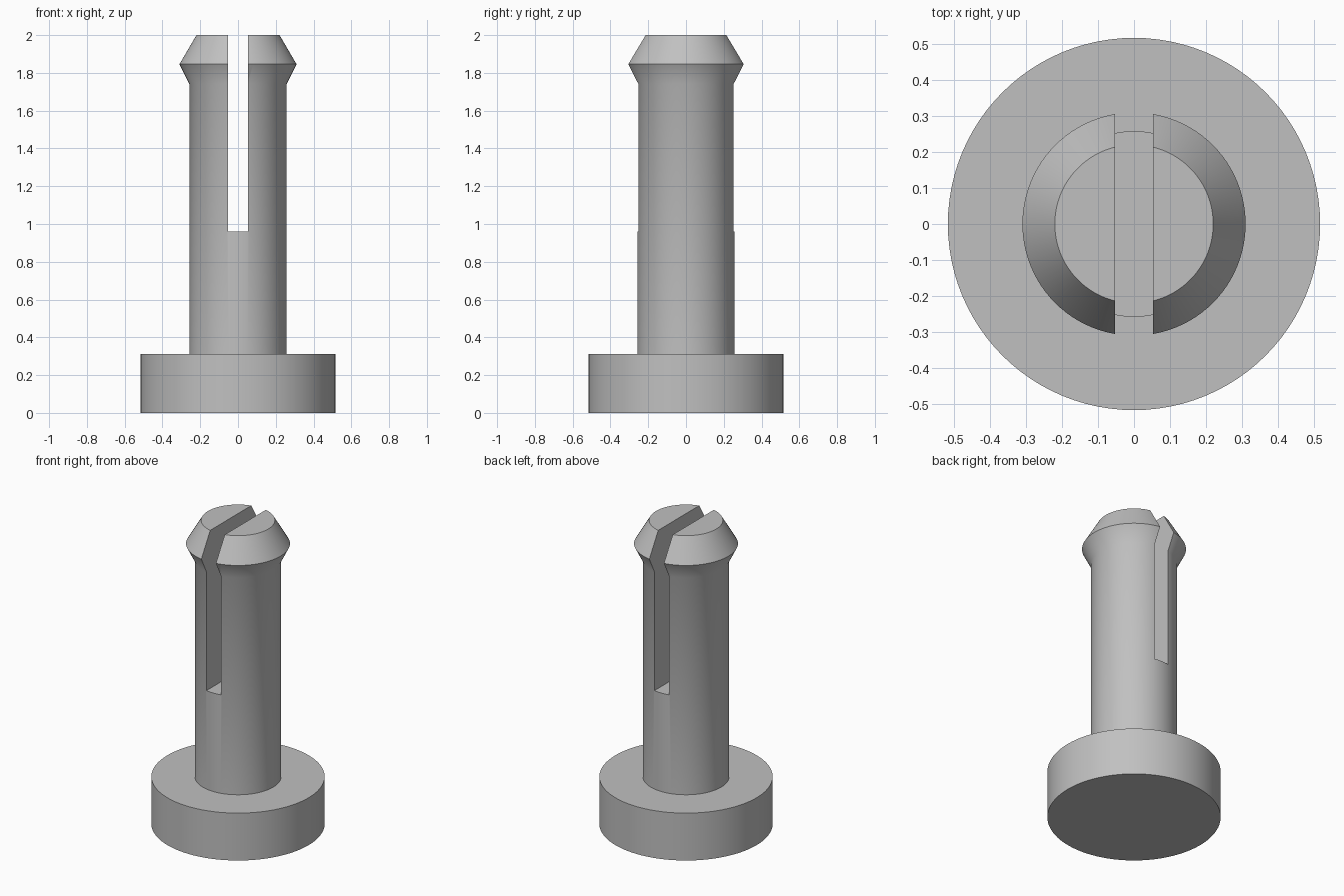
import bpy, bmesh, math

if "Cube" in bpy.data.objects:
    bpy.data.objects.remove(bpy.data.objects["Cube"])

grey = bpy.data.materials.new("light_grey")
grey.diffuse_color = (0.53, 0.53, 0.53, 1)
grey.use_nodes = True
grey.node_tree.nodes["Principled BSDF"].inputs["Base Color"].default_value = grey.diffuse_color

SLOT_HALF, SLOT_BOTTOM = 0.053, 0.96


def finish(bm, name):
    mesh = bpy.data.meshes.new(name)
    bmesh.ops.recalc_face_normals(bm, faces=bm.faces)
    bm.to_mesh(mesh)
    bm.free()
    mesh.materials.append(grey)
    ob = bpy.data.objects.new(name, mesh)
    bpy.context.collection.objects.link(ob)
    return ob


def lathe(profile, name, seg=96):
    """Closed solid of revolution from (radius, height) points."""
    bm = bmesh.new()
    rings = [[bm.verts.new((r * math.cos(2 * math.pi * i / seg),
                            r * math.sin(2 * math.pi * i / seg), z))
              for i in range(seg)] for r, z in profile]
    for a, b in zip(rings, rings[1:]):
        for i in range(seg):
            j = (i + 1) % seg
            bm.faces.new((a[i], a[j], b[j], b[i]))
    bm.faces.new(rings[0])
    bm.faces.new(rings[-1])
    return finish(bm, name)


# Pin: head disc, shaft and barbed tip in one turned profile
pin = lathe([(0.517, 0), (0.517, 0.312), (0.258, 0.312),
             (0.258, 1.742), (0.31, 1.846), (0.22, 2.0)], "split_pin")

# Slot through the tip, front to back
bm = bmesh.new()
bmesh.ops.create_cube(bm, size=1)
for v in bm.verts:
    v.co.x *= 2 * SLOT_HALF
    v.co.y *= 2
    v.co.z = SLOT_BOTTOM if v.co.z < 0 else 2.2
cutter = finish(bm, "slot_cutter")
cutter.hide_render = True

mod = pin.modifiers.new("slot", 'BOOLEAN')
mod.operation = 'DIFFERENCE'
mod.solver = 'EXACT'
mod.object = cutter
bpy.context.view_layer.objects.active = pin
pin.select_set(True)
bpy.ops.object.modifier_apply(modifier="slot")
bpy.data.objects.remove(cutter)

bpy.ops.object.shade_smooth_by_angle(angle=math.radians(30))
